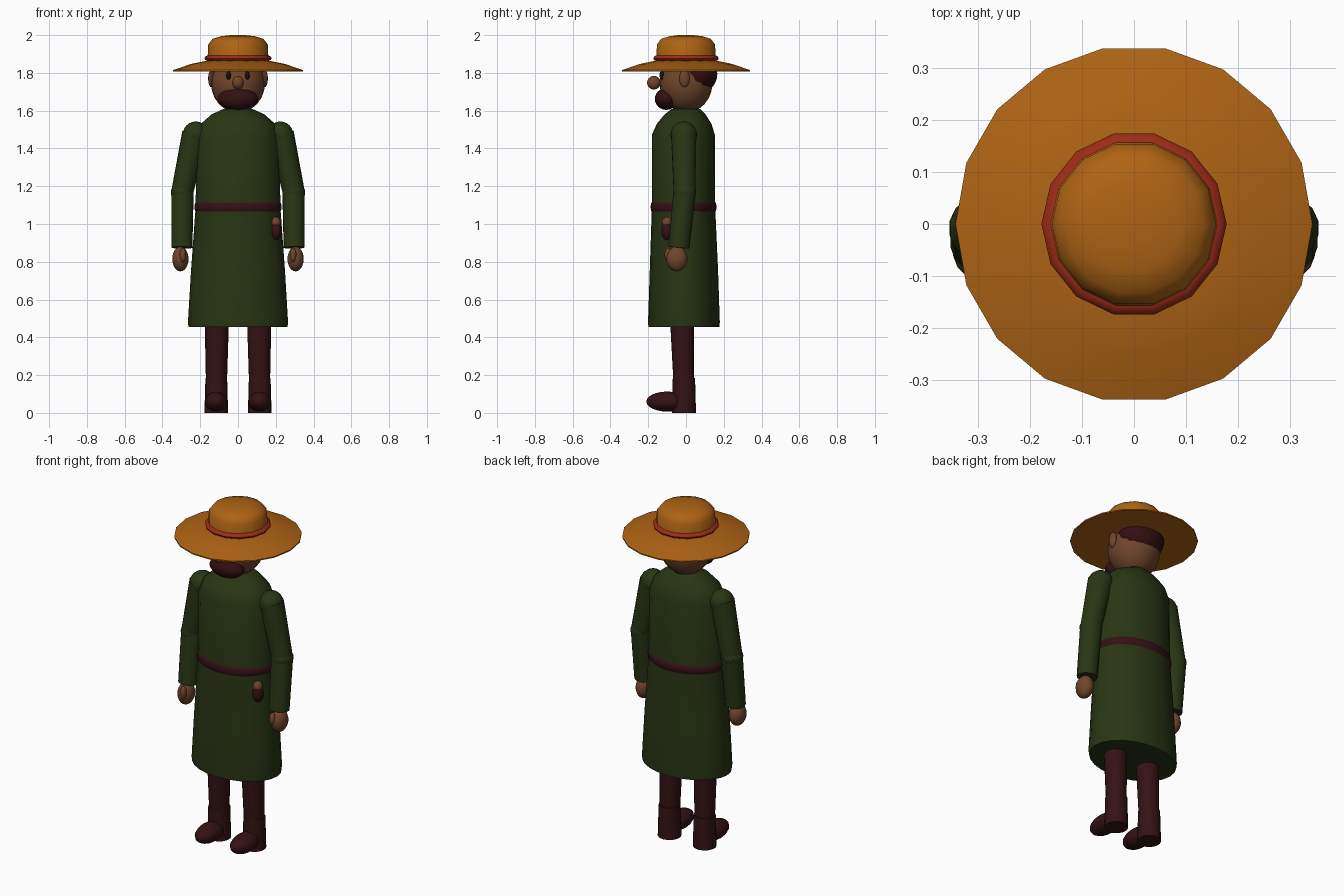
import bpy, bmesh, math
from mathutils import Vector, Matrix

if "Cube" in bpy.data.objects:
    bpy.data.objects.remove(bpy.data.objects["Cube"])


def material(name, color):
    m = bpy.data.materials.new(name)
    m.use_nodes = True
    m.diffuse_color = (*color, 1)
    node = next(n for n in m.node_tree.nodes if n.type == "BSDF_PRINCIPLED")
    node.inputs["Base Color"].default_value = (*color, 1)
    return m


STRAW = material("straw", (0.42, 0.125, 0.007))
RED = material("red ribbon", (0.33, 0.025, 0.008))
GREEN = material("green cloth", (0.022, 0.036, 0.007))
MAROON = material("dark maroon leather", (0.034, 0.006, 0.007))
HAIR = material("dark hair", (0.032, 0.005, 0.006))
SKIN = material("brown skin", (0.16, 0.06, 0.025))
EYE = material("dark eye", (0.012, 0.004, 0.003))


def finish(name, bm, mat):
    bmesh.ops.recalc_face_normals(bm, faces=bm.faces)
    mesh = bpy.data.meshes.new(name)
    bm.to_mesh(mesh)
    bm.free()
    mesh.materials.append(mat)
    ob = bpy.data.objects.new(name, mesh)
    bpy.context.collection.objects.link(ob)
    bpy.ops.object.select_all(action="DESELECT")
    ob.select_set(True)
    bpy.context.view_layer.objects.active = ob
    bpy.ops.object.shade_smooth_by_angle(angle=math.radians(40))
    return ob


def rings(name, profile, mat, sides):
    """Stack of elliptical rings (z, rx, ry, y centre), closed at both ends."""
    bm = bmesh.new()
    loops = []
    for z, rx, ry, cy in profile:
        angles = [math.tau * i / sides for i in range(sides)]
        loops.append([bm.verts.new((rx * math.cos(a), cy + ry * math.sin(a), z)) for a in angles])
    for low, high in zip(loops, loops[1:]):
        for i in range(sides):
            j = (i + 1) % sides
            bm.faces.new((low[i], low[j], high[j], high[i]))
    bm.faces.new(loops[0])
    bm.faces.new(loops[-1])
    return finish(name, bm, mat)


def lathe(name, profile, mat, sides):
    return rings(name, [(z, r, r, 0) for r, z in profile], mat, sides)


def ball(name, centre, radii, mat, sides=16, tilt=0):
    bm = bmesh.new()
    bmesh.ops.create_uvsphere(bm, u_segments=sides, v_segments=12, radius=1)
    bm.transform(Matrix.Translation(centre) @ Matrix.Rotation(tilt, 4, "X") @ Matrix.Diagonal((*radii, 1)))
    return finish(name, bm, mat)


def limb(name, start, end, r1, r2, mat, sides=14):
    a, b = Vector(start), Vector(end)
    bm = bmesh.new()
    bmesh.ops.create_cone(bm, cap_ends=True, segments=sides, radius1=r1, radius2=r2, depth=(b - a).length)
    turn = (b - a).to_track_quat("Z", "Y").to_matrix().to_4x4()
    bm.transform(Matrix.Translation((a + b) / 2) @ turn)
    return finish(name, bm, mat)


# Hat
lathe("hat_brim", [(0.343, 1.808), (0.343, 1.815), (0.25, 1.847), (0.16, 1.865)], STRAW, 18)
lathe("hat_crown", [(0.162, 1.85), (0.158, 1.95), (0.135, 1.98), (0.09, 1.994), (0.04, 2.0)], STRAW, 14)
lathe("hat_ribbon", [(0.16, 1.862), (0.173, 1.868), (0.178, 1.877), (0.173, 1.887), (0.16, 1.893)], RED, 14)

# Head
ball("head", (0, 0, 1.745), (0.143, 0.14, 0.155), SKIN, 20)
ball("hair", (0, 0.053, 1.795), (0.138, 0.113, 0.11), HAIR)
ball("beard", (0, -0.105, 1.662), (0.106, 0.06, 0.058), HAIR)
ball("nose", (0, -0.17, 1.748), (0.031, 0.036, 0.036), SKIN, 12)

# Coat and belt
rings("coat", [(0.455, 0.262, 0.188, -0.011), (0.48, 0.265, 0.19, -0.011),
               (0.75, 0.249, 0.181, -0.011), (1.08, 0.225, 0.168, -0.013),
               (1.47, 0.218, 0.167, -0.014), (1.53, 0.197, 0.145, -0.01),
               (1.58, 0.14, 0.108, -0.005), (1.61, 0.075, 0.075, 0)], GREEN, 24)
rings("belt", [(1.06, 0.218, 0.164, -0.013), (1.07, 0.228, 0.172, -0.013),
               (1.09, 0.231, 0.175, -0.013), (1.11, 0.228, 0.172, -0.013),
               (1.12, 0.218, 0.164, -0.013)], MAROON, 24)

# Pouch on the left hip
ball("pouch", (0.2, -0.1, 0.965), (0.031, 0.031, 0.05), MAROON, 12)
ball("pouch_top", (0.2, -0.1, 1.008), (0.026, 0.028, 0.03), SKIN, 12)

# Paired parts
for side, s in (("left", 1), ("right", -1)):
    ball(side + "_eye", (s * 0.05, -0.128, 1.787), (0.013, 0.012, 0.023), EYE, 10)
    ball(side + "_ear", (s * 0.142, -0.008, 1.77), (0.016, 0.028, 0.046), SKIN, 12)

    ball(side + "_shoulder", (s * 0.224, -0.012, 1.473), (0.07, 0.07, 0.07), GREEN, 14)
    limb(side + "_upper_arm", (s * 0.228, -0.012, 1.48), (s * 0.297, -0.008, 1.16), 0.068, 0.058, GREEN)
    ball(side + "_elbow", (s * 0.296, -0.008, 1.17), (0.06, 0.062, 0.055), GREEN, 14)
    limb(side + "_forearm", (s * 0.294, -0.006, 1.18), (s * 0.297, -0.038, 0.875), 0.06, 0.056, GREEN)
    ball(side + "_hand", (s * 0.305, -0.048, 0.815), (0.044, 0.056, 0.066), SKIN, 14)
    ball(side + "_thumb", (s * 0.292, -0.094, 0.835), (0.018, 0.02, 0.038), SKIN, 10)

    limb(side + "_leg", (s * 0.114, -0.012, 0.17), (s * 0.112, -0.022, 0.52), 0.056, 0.065, MAROON)
    limb(side + "_boot_shaft", (s * 0.115, -0.011, 0), (s * 0.115, -0.011, 0.185), 0.064, 0.059, MAROON)
    ball(side + "_boot_toe", (s * 0.115, -0.1, 0.06), (0.062, 0.11, 0.053), MAROON)
